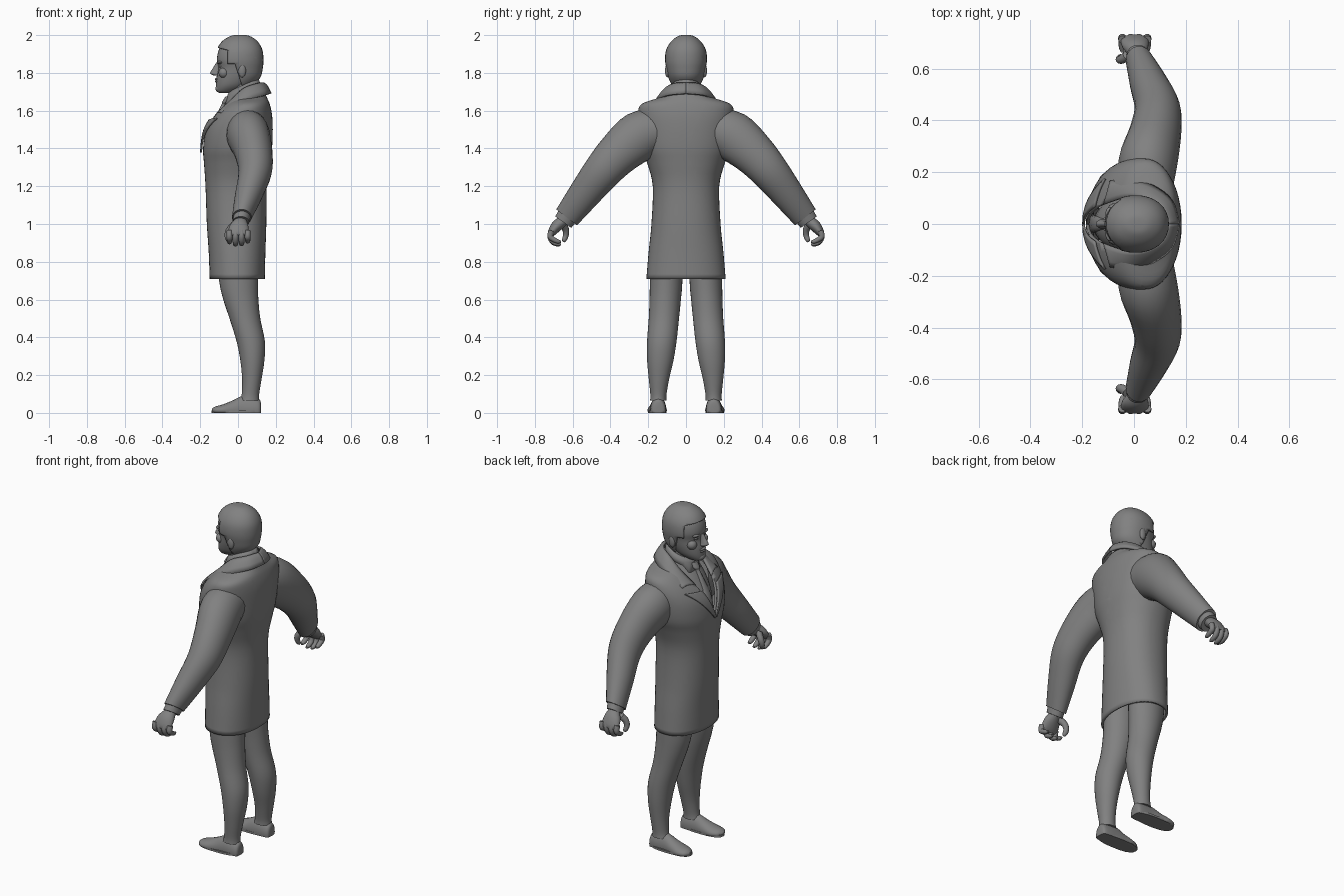
import bpy, bmesh, math
from mathutils import Vector
from mathutils.bvhtree import BVHTree

if "Cube" in bpy.data.objects:
    bpy.data.objects.remove(bpy.data.objects["Cube"])

grey = bpy.data.materials.new("plain grey")
grey.use_nodes = True
COLOUR = (0.22, 0.22, 0.22, 1)
grey.diffuse_color = COLOUR
grey.node_tree.nodes["Principled BSDF"].inputs["Base Color"].default_value = COLOUR


def smooth(rows, n=4):
    """Catmull-Rom interpolation of number rows."""
    out = []
    for i in range(len(rows) - 1):
        a, b, c, d = (rows[max(0, min(len(rows) - 1, i + k))] for k in (-1, 0, 1, 2))
        for s in range(n):
            t = s / n
            out.append([q + t / 2 * (r - p + t * (2*p - 5*q + 4*r - e + t * (3*(q - r) + e - p)))
                        for p, q, r, e in zip(a, b, c, d)])
    return out + [list(rows[-1])]


def skin(rings, closed=True, caps=True):
    """Join successive point rings into a mesh."""
    bm = bmesh.new()
    vs = [[bm.verts.new(p) for p in ring] for ring in rings]
    n = len(vs[0])
    for a, b in zip(vs, vs[1:]):
        for i in range(n if closed else n - 1):
            j = (i + 1) % n
            bm.faces.new((a[i], a[j], b[j], b[i]))
    if caps and closed:
        bm.faces.new(vs[0])
        bm.faces.new(vs[-1])
    bmesh.ops.recalc_face_normals(bm, faces=bm.faces)
    return bm


def finish(name, bm, mirror=True, thick=0, offset=-1, angle=50):
    mesh = bpy.data.meshes.new(name)
    bm.to_mesh(mesh)
    bm.free()
    mesh.materials.append(grey)
    ob = bpy.data.objects.new(name, mesh)
    bpy.context.collection.objects.link(ob)
    bpy.ops.object.select_all(action='DESELECT')
    ob.select_set(True)
    bpy.context.view_layer.objects.active = ob
    bpy.ops.object.shade_smooth_by_angle(angle=math.radians(angle))
    if thick:
        mod = ob.modifiers.new("thickness", 'SOLIDIFY')
        mod.thickness, mod.offset = thick, offset
    if mirror:
        mod = ob.modifiers.new("mirror", 'MIRROR')
        mod.use_axis = (False, True, False)
        mod.merge_threshold = 0.002
    return ob


def oval(c, u, v, n=28, power=2.0):
    pts = []
    for i in range(n):
        a = 2 * math.pi * i / n
        f = lambda k: math.copysign(abs(k) ** (2 / power), k)
        pts.append(Vector(c) + Vector(u) * f(math.cos(a)) + Vector(v) * f(math.sin(a)))
    return pts


def upright(rows, n=4, power=2.0, caps=True, sides=32):
    """Rows: z, front x, back x, centre y, half width."""
    return skin([oval(((f + b) / 2, y, z), ((b - f) / 2, 0, 0), (0, w, 0), sides, power)
                 for z, f, b, y, w in smooth(rows, n)], caps=caps)


def limb(rows, n=4, sides=24):
    """Rows: centre x, y, z, half depth in x, half thickness across."""
    rows = smooth(rows, n)
    rings = []
    for i, (x, y, z, rx, rn) in enumerate(rows):
        a, b = rows[max(i - 1, 0)], rows[min(i + 1, len(rows) - 1)]
        t = Vector((0, b[1] - a[1], b[2] - a[2])).normalized()
        rings.append(oval((x, y, z), (rx, 0, 0), (0, -t.z * rn, t.y * rn), sides))
    return skin(rings)


def trim(bm, planes, rule):
    """Slice along planes, then remove the faces matching the rule."""
    for co, no in planes:
        bmesh.ops.bisect_plane(bm, geom=bm.verts[:] + bm.edges[:] + bm.faces[:],
                               plane_co=co, plane_no=no)
    gone = [f for f in bm.faces if rule(f.calc_center_median())]
    bmesh.ops.delete(bm, geom=gone, context='FACES')


def ball(name, c, size, mirror=True):
    bm = bmesh.new()
    bmesh.ops.create_uvsphere(bm, u_segments=16, v_segments=10, radius=1)
    for v in bm.verts:
        v.co = Vector(c) + Vector(a * b for a, b in zip(v.co, size))
    return finish(name, bm, mirror)


# Coat body with a V opening
V, SLOPE = 1.39, 0.42
coat = upright([(.71, -.15, .142, 0, .21), (.85, -.155, .145, 0, .198), (1.0, -.165, .15, 0, .183),
                (1.2, -.172, .152, 0, .176), (1.32, -.18, .168, 0, .205), (1.4, -.185, .18, 0, .235),
                (1.5, -.17, .184, 0, .25), (1.58, -.125, .18, 0, .255), (1.635, -.07, .168, 0, .235),
                (1.67, -.03, .153, 0, .14), (1.7, 0, .14, 0, .09)], power=2.2, caps=False, sides=48)
surface = BVHTree.FromBMesh(coat)
trim(coat, [((0, 0, V), (0, 1, -SLOPE)), ((0, 0, V), (0, 1, SLOPE)), ((.03, 0, 0), (1, 0, 0))],
     lambda c: c.x < .03 and abs(c.y) < (c.z - V) * SLOPE)
finish("coat_body", coat, mirror=False, thick=.012)

# Sleeves
finish("sleeve", limb([(.05, .14, 1.5, .1, .11), (.055, .245, 1.465, .115, .132), (.083, .36, 1.37, .1, .115),
                       (.09, .45, 1.27, .088, .1), (.058, .54, 1.155, .074, .085),
                       (.02, .632, 1.035, .052, .069)]))
finish("shirt_cuff", limb([(.022, .625, 1.045, .046, .056), (.015, .65, 1.01, .044, .052)]))


# Lapels draped over the chest
def drape(y, z, lift):
    hit = surface.ray_cast(Vector((-1, y, z)), Vector((1, 0, 0)))[0]
    return Vector((hit.x - lift, y, z))


rows = []
for zi, yo, zo in smooth([(1.385, .008, 1.378), (1.44, .062, 1.445), (1.5, .12, 1.51), (1.55, .175, 1.56)], 5):
    yi = max(0, (zi - V) * SLOPE)
    rows.append([drape(yi + (yo - yi) * k / 6, zi + (zo - zi) * k / 6, .01) for k in range(7)])
finish("lapel", skin(rows, closed=False), thick=.01, offset=0)

# Turned-down coat collar: rows hold the inner then the outer edge
rows = []
for r in smooth([(.132, 0, 1.745, .172, 0, 1.69), (.1, .065, 1.74, .145, .09, 1.682),
                 (.03, .1, 1.715, .065, .15, 1.66), (-.04, .1, 1.65, -.02, .17, 1.625),
                 (-.115, .075, 1.575, -.09, .165, 1.585)], 5):
    a, b = Vector(r[:3]), Vector(r[3:])
    rows.append([a.lerp(b, k / 4) + Vector((0, 0, .012 * math.sin(math.pi * k / 4))) for k in range(5)])
finish("coat_collar", skin(rows, closed=False), thick=.012, offset=0)

# Shirt, shirt collar and tie
finish("shirt", upright([(1.34, -.16, .1, 0, .1), (1.48, -.15, .1, 0, .11), (1.58, -.105, .1, 0, .11),
                         (1.66, -.055, .1, 0, .085), (1.7, -.04, .1, 0, .075)]), mirror=False)
rows = [[Vector((.03 - r * math.cos(a), .9 * r * math.sin(a), z - .035 * math.cos(a)))
         for a in (math.pi * k / 16 for k in range(17))]
        for r, z in ((.074, 1.735), (.084, 1.71), (.09, 1.69))]
for k, p in enumerate(rows[-1][:5]):
    p += Vector((-.012, .012, -.04)) * math.sin(math.pi * (k + .5) / 5)
finish("shirt_collar", skin(rows, closed=False), thick=.008, offset=0)
finish("tie", upright([(1.36, -.175, -.14, 0, .035), (1.48, -.16, -.13, 0, .03), (1.57, -.12, -.09, 0, .02),
                       (1.63, -.088, -.05, 0, .014), (1.645, -.085, -.045, 0, .024),
                       (1.675, -.066, -.03, 0, .026)], sides=12), mirror=False)

# Trouser legs
finish("trouser_leg", upright([(.95, -.13, .11, .1, .085), (.7, -.1, .106, .105, .086), (.6, -.078, .108, .11, .083),
                               (.5, -.045, .118, .117, .08), (.38, -.008, .142, .128, .078),
                               (.28, .012, .14, .136, .07), (.18, .022, .125, .143, .054),
                               (.1, .02, .112, .146, .043), (.065, .012, .112, .147, .043)]))

# Shoes with a flat sole
rings = []
for x, y, w, top in smooth([(.122, .147, .012, .04), (.115, .147, .035, .07), (.08, .147, .042, .085),
                            (.02, .147, .043, .088), (-.03, .15, .047, .065), (-.08, .153, .051, .045),
                            (-.12, .156, .038, .034), (-.138, .157, .012, .022)]):
    rings.append([Vector((p.x, p.y, max(p.z, 0))) for p in oval((x, y, .014), (0, w, 0), (0, 0, top - .014), 20)])
finish("shoe", skin(rings))
rings = [oval((-.012, .151, z), (-.128, 0, 0), (0, .049, 0), 24, 2.6) for z in (0, .012)]
finish("sole", skin(rings))

# Hands with curled fingers
finish("palm", limb([(.015, .635, 1.04, .033, .032), (.012, .655, 1.015, .034, .03), (.005, .685, .988, .05, .03),
                     (.002, .71, .955, .054, .022), (.002, .717, .938, .05, .014)]))
for i, name in enumerate(("index", "middle", "ring", "little")):
    x, drop = -.045 + .032 * i, (.012, 0, .002, .016)[i]
    finish(name + "_finger", limb([(x, .712, .965, .016, .016), (x, .719, .935, .016, .016),
                                   (x, .706, .905 + drop, .015, .014), (x, .68, .892 + drop, .013, .012),
                                   (x, .663, .89 + drop, .006, .006)], sides=10))
finish("thumb", limb([(-.02, .655, 1.0, .022, .022), (-.045, .637, .97, .02, .018), (-.055, .636, .94, .016, .015),
                      (-.052, .645, .915, .013, .012), (-.05, .65, .905, .005, .005)], sides=12))

# Neck and head
finish("neck", upright([(1.62, -.03, .11, 0, .07), (1.7, -.035, .1, 0, .066), (1.78, -.045, .1, 0, .066)]), mirror=False)
skull = [(1.694, -.1, -.045, 0, .022), (1.705, -.114, .0, 0, .042), (1.735, -.116, .06, 0, .067),
         (1.78, -.113, .108, 0, .084), (1.825, -.104, .12, 0, .093), (1.87, -.112, .124, 0, .1),
         (1.92, -.102, .118, 0, .094), (1.96, -.076, .095, 0, .07), (1.985, -.035, .058, 0, .036),
         (1.99, -.008, .025, 0, .012)]
finish("head", upright(skull, power=2.15), mirror=False)

# Hair shell with a stepped hairline
hair = upright(skull, power=2.15)
trim(hair, [((0, 0, 1.905), (.25, 0, 1)), ((-.05, 0, 0), (1, 0, 0)), ((0, 0, 1.85), (0, 0, 1)),
            ((.0, 0, 1.8), (1, 0, .3)), ((0, 0, 1.745), (.2, 0, 1))],
     lambda c: (c.x < -.05 and c.z + .25 * c.x < 1.905) or (c.x + .3 * (c.z - 1.8) < 0 and c.z < 1.85)
     or c.z + .2 * c.x < 1.745)
finish("hair", hair, mirror=False, thick=.011, offset=1)

# Face
finish("nose", upright([(1.785, -.125, -.09, 0, .014), (1.793, -.143, -.09, 0, .02), (1.803, -.147, -.09, 0, .017),
                        (1.83, -.13, -.09, 0, .012), (1.855, -.115, -.09, 0, .012)], sides=14), mirror=False)
ball("brow", (-.093, .036, 1.856), (.018, .03, .009))
ball("eye", (-.09, .037, 1.836), (.011, .016, .008))
ball("cheek", (-.075, .052, 1.8), (.028, .028, .028))
ball("upper_lip", (-.112, 0, 1.766), (.011, .027, .007), False)
ball("lower_lip", (-.111, 0, 1.754), (.011, .023, .007), False)
ball("chin", (-.102, 0, 1.717), (.018, .028, .019), False)
ball("ear", (.022, .099, 1.812), (.02, .012, .036))
